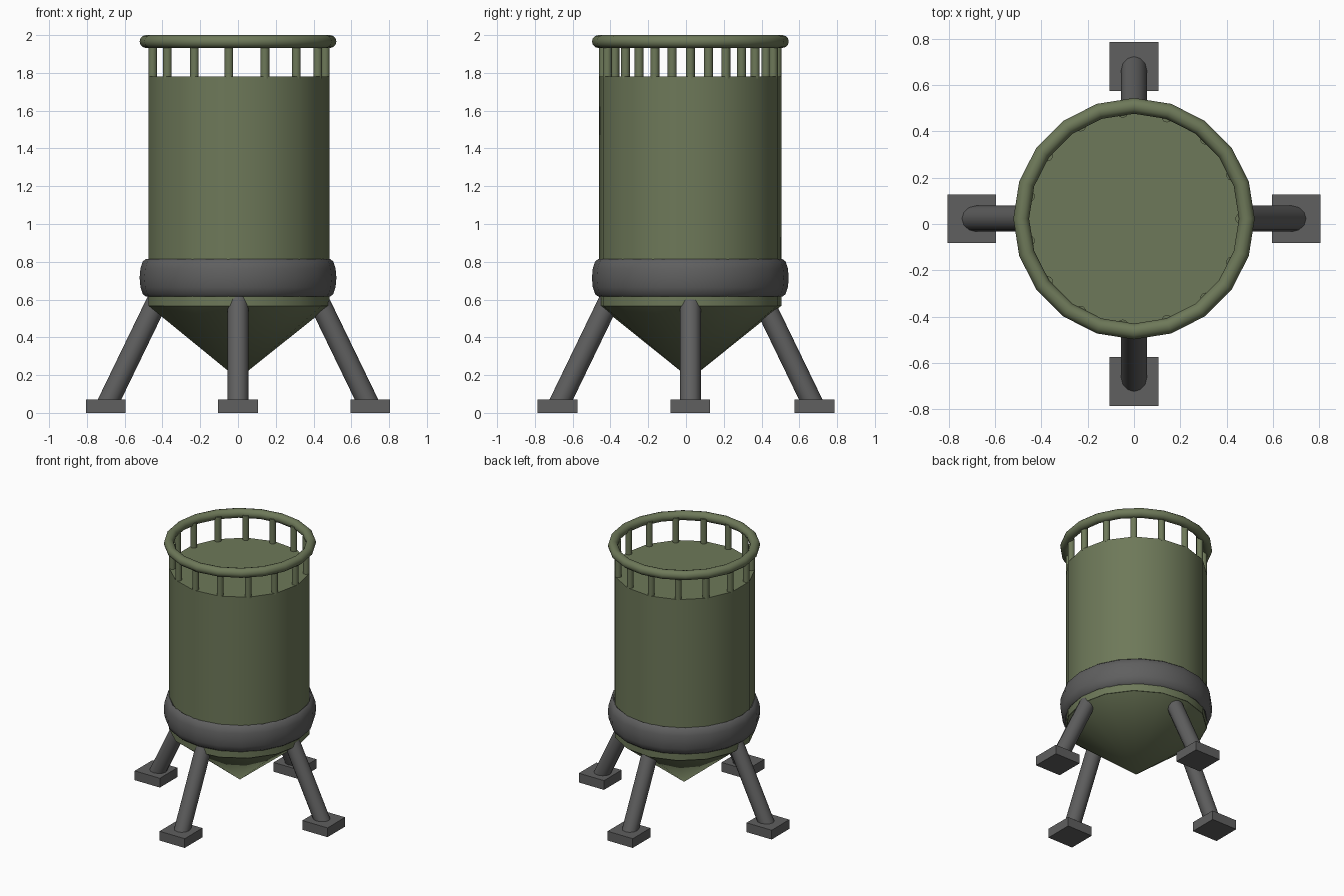
import bpy
from math import pi, cos, sin, radians
from mathutils import Vector

if "Cube" in bpy.data.objects:
    bpy.data.objects.remove(bpy.data.objects["Cube"])

CY = 0.023  # tank axis offset in y


def material(name, color):
    m = bpy.data.materials.new(name)
    m.diffuse_color = color
    m.use_nodes = True
    m.node_tree.nodes["Principled BSDF"].inputs["Base Color"].default_value = m.diffuse_color
    return m


GREEN = material("olive_paint", (0.155, 0.19, 0.10, 1))
DARK = material("dark_metal", (0.115, 0.115, 0.115, 1))


def finish(name, mat, smooth=True):
    ob = bpy.context.object
    ob.name = name
    ob.data.materials.append(mat)
    if smooth:
        bpy.ops.object.shade_smooth_by_angle(angle=radians(40))
    return ob


def prism(name, mat, start, end, r1, r2, sides, turn=0.0):
    """Cylinder or cone running from start to end, first vertex on +x when upright."""
    a, b = Vector(start), Vector(end)
    d = b - a
    bpy.ops.mesh.primitive_cone_add(vertices=sides, radius1=r1, radius2=r2, depth=d.length)
    ob = bpy.context.object
    quat = d.to_track_quat('Z', 'Y') if abs(d.x) + abs(d.y) > 1e-5 else None
    if quat:
        ob.rotation_mode = 'QUATERNION'
        ob.rotation_quaternion = quat
    else:
        ob.rotation_euler.z = turn
    ob.location = (a + b) / 2
    return finish(name, mat)


def ring(name, mat, z, half_height):
    bpy.ops.mesh.primitive_torus_add(location=(0, CY, z), major_segments=20, minor_segments=12,
                                     major_radius=0.487, minor_radius=0.034)
    bpy.context.object.scale.z = half_height / 0.034
    bpy.ops.object.transform_apply(location=False, rotation=False, scale=True)
    return finish(name, mat)


# Tank body and hopper cone (15 sides, vertex on +x)
prism("tank_body", GREEN, (0, CY, 0.565), (0, CY, 1.78), 0.485, 0.485, 15, -pi / 2)
prism("hopper_cone", GREEN, (0, CY, 0.18), (0, CY, 0.565), 0, 0.482, 15, -pi / 2)

# Railing: posts and top rail
for i in range(15):
    t = 2 * pi * i / 15
    x, y = 0.462 * cos(t), CY + 0.462 * sin(t)
    prism(f"rail_post_{i + 1}", GREEN, (x, y, 1.77), (x, y, 1.965), 0.024, 0.024, 10)
ring("top_rail", GREEN, 1.966, 0.034)

# Support collar
ring("support_collar", DARK, 0.715, 0.1)

# Four splayed legs with square foot pads
legs = {"front": (0, -0.68, 0, -1), "back": (0, 0.68, 0, 1),
        "left": (-0.70, CY, -1, 0), "right": (0.70, CY, 1, 0)}
for side, (fx, fy, dx, dy) in legs.items():
    low = Vector((fx, fy, 0.03))
    top = low + Vector((-dx * 0.31, -dy * 0.31, 0.64))
    prism(f"{side}_leg", DARK, low, top, 0.056, 0.056, 12)
    bpy.ops.mesh.primitive_cube_add(size=1, location=(fx, fy, 0.035))
    bpy.context.object.scale = (0.21, 0.21, 0.07)
    finish(f"{side}_foot_pad", DARK, smooth=False)
